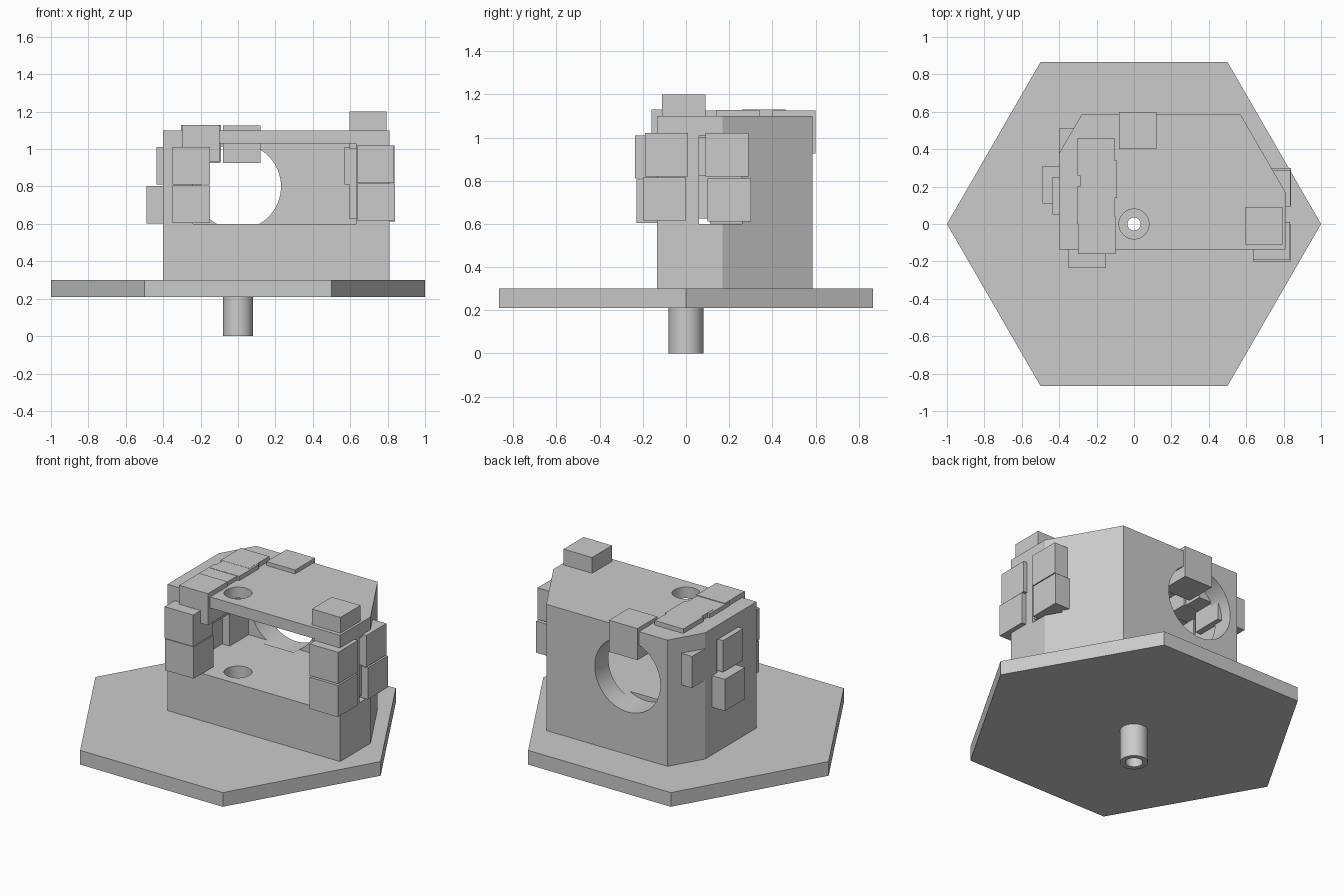
import bpy, bmesh, math

if "Cube" in bpy.data.objects:
    bpy.data.objects.remove(bpy.data.objects["Cube"])

grey = bpy.data.materials.new("plain_grey")
grey.diffuse_color = (0.6, 0.6, 0.6, 1)
grey.use_nodes = True
grey.node_tree.nodes["Principled BSDF"].inputs["Base Color"].default_value = grey.diffuse_color


def prism(name, outline, z0, z1):
    """Extrude a flat outline from z0 to z1."""
    bm = bmesh.new()
    face = bm.faces.new([bm.verts.new((x, y, z0)) for x, y in outline])
    top = bmesh.ops.extrude_face_region(bm, geom=[face])["geom"]
    bmesh.ops.translate(bm, vec=(0, 0, z1 - z0),
                        verts=[v for v in top if isinstance(v, bmesh.types.BMVert)])
    bmesh.ops.recalc_face_normals(bm, faces=bm.faces)
    mesh = bpy.data.meshes.new(name)
    bm.to_mesh(mesh)
    bm.free()
    ob = bpy.data.objects.new(name, mesh)
    bpy.context.collection.objects.link(ob)
    mesh.materials.append(grey)
    return ob


def box(name, x0, x1, y0, y1, z0, z1):
    return prism(name, [(x0, y0), (x1, y0), (x1, y1), (x0, y1)], z0, z1)


def ring(radius, count):
    return [(radius * math.cos(2 * math.pi * i / count),
             radius * math.sin(2 * math.pi * i / count)) for i in range(count)]


def cut(ob, cutter):
    """Subtract the cutter and remove it."""
    mod = ob.modifiers.new("cut", 'BOOLEAN')
    mod.operation = 'DIFFERENCE'
    mod.solver = 'EXACT'
    mod.object = cutter
    cutter.hide_render = True
    bpy.context.view_layer.objects.active = ob
    bpy.ops.object.modifier_apply(modifier=mod.name)
    bpy.data.objects.remove(cutter)


def smooth(ob):
    bpy.ops.object.select_all(action='DESELECT')
    ob.select_set(True)
    bpy.context.view_layer.objects.active = ob
    bpy.ops.object.shade_smooth_by_angle(angle=math.radians(30))


# Hexagonal base plate with a small centre hole
plate = prism("base_plate", ring(1.0, 6), 0.21, 0.30)
cut(plate, prism("plate_hole", ring(0.035, 32), 0.1, 0.4))

# Hollow stem under the plate
stem = prism("stem", ring(0.08, 48), 0.0, 0.21)
cut(stem, prism("stem_bore", ring(0.05, 48), -0.1, 0.19))
cut(stem, prism("stem_hole", ring(0.035, 32), 0.1, 0.3))
smooth(stem)

# Housing with chamfered rear corners
housing = prism("housing", [(-0.4, -0.135), (0.81, -0.135), (0.81, 0.17),
                            (0.57, 0.585), (-0.28, 0.585), (-0.4, 0.38)], 0.30, 1.10)
# front cavity
cut(housing, box("cavity", -0.24, 0.63, -0.5, 0.45, 0.60, 1.03))
# opening through both side walls
cut(housing, box("side_opening", -0.8, 1.2, 0.06, 0.26, 0.60, 1.01))
# round opening in the back wall
port = prism("back_port", ring(0.23, 64), -0.2, 0.2)
port.rotation_euler.x = math.pi / 2
port.location = (0, 0.60, 0.80)
bpy.context.view_layer.update()
cut(housing, port)
# vertical shaft hole
cut(housing, prism("shaft_hole", ring(0.08, 48), 0.2, 1.3))
smooth(housing)

# Equal cubes stuck on the housing, given by their lowest corner
cubes = {
    "front_left_cube": [(-0.35, -0.23, 0.605), (-0.35, -0.235, 0.81)],
    "front_right_cube": [(0.64, -0.2, 0.615), (0.635, -0.19, 0.82)],
    "right_side_cube": [(0.64, 0.1, 0.612), (0.637, 0.09, 0.82)],
    "right_inner_cube": [(0.595, 0.06, 0.625), (0.57, 0.06, 0.81)],
    "left_side_cube": [(-0.49, 0.11, 0.602), (-0.435, 0.05, 0.81)],
    "left_rear_cube": [(-0.4, 0.31, 0.80)],
    "top_left_cube": [(-0.3, -0.16, 0.93), (-0.305, 0.0, 0.926),
                      (-0.29, 0.14, 0.928), (-0.303, 0.26, 0.929)],
    "top_rear_cube": [(-0.08, 0.4, 0.925)],
    "top_right_cube": [(0.595, -0.11, 1.0)],
}
for name, corners in cubes.items():
    for x, y, z in corners:
        box(name, x, x + 0.2, y, y + 0.2, z, z + 0.2)
